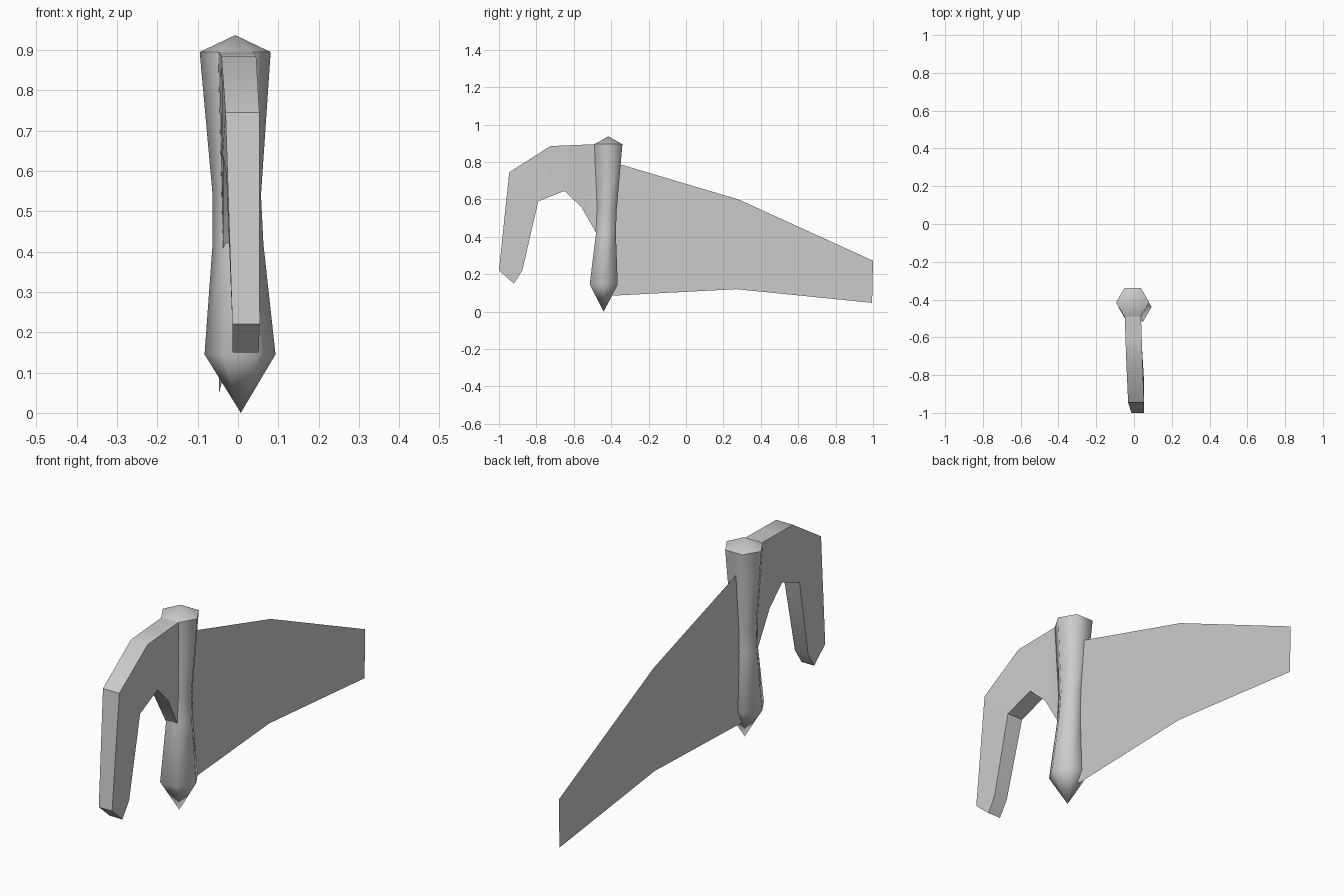
import bpy, bmesh, math

if "Cube" in bpy.data.objects:
    bpy.data.objects.remove(bpy.data.objects["Cube"], do_unlink=True)

# Single plain material
grey = bpy.data.materials.new("plain grey")
grey.use_nodes = True
colour = (0.6, 0.6, 0.6, 1)
grey.diffuse_color = colour
grey.node_tree.nodes["Principled BSDF"].inputs["Base Color"].default_value = colour


def finish(name, bm, smooth=None, closed=True):
    if closed:
        bmesh.ops.recalc_face_normals(bm, faces=bm.faces)
    mesh = bpy.data.meshes.new(name)
    bm.to_mesh(mesh)
    bm.free()
    mesh.materials.append(grey)
    obj = bpy.data.objects.new(name, mesh)
    bpy.context.collection.objects.link(obj)
    if smooth:
        bpy.ops.object.select_all(action='DESELECT')
        obj.select_set(True)
        bpy.context.view_layer.objects.active = obj
        bpy.ops.object.shade_smooth_by_angle(angle=math.radians(smooth))
    return obj


def bridge(bm, a, b):
    n = len(a)
    for i in range(n):
        bm.faces.new((a[i], a[(i + 1) % n], b[(i + 1) % n], b[i]))


# Six-sided column: centre x, centre y, z, half width, half depth
sections = [
    (0.005, -0.440, 0.145, 0.088, 0.075),
    (0.000, -0.428, 0.42, 0.063, 0.053),
    (-0.003, -0.424, 0.54, 0.060, 0.053),
    (-0.007, -0.415, 0.895, 0.088, 0.075),
]
bm = bmesh.new()
rings = []
for cx, cy, z, w, d in sections:
    ring = []
    for i in range(6):
        a = math.radians(60 * i)
        y = cy + d * math.sin(a) / math.sin(math.radians(60))
        ring.append(bm.verts.new((cx + w * math.cos(a), y, z)))
    rings.append(ring)
for a, b in zip(rings, rings[1:]):
    bridge(bm, a, b)
for ring, tip in ((rings[0], (0.007, -0.44, 0)), (rings[-1], (-0.007, -0.415, 0.937))):
    v = bm.verts.new(tip)
    for i in range(6):
        bm.faces.new((ring[i], ring[(i + 1) % 6], v))
finish("column", bm, 62)

# Hooked arm: outer (y, z), inner (y, z), centre x, outer and inner half width
stations = [
    ((-0.45, 0.897), (-0.45, 0.36), -0.006, 0.044, 0.030),
    ((-0.49, 0.895), (-0.48, 0.42), -0.006, 0.043, 0.031),
    ((-0.61, 0.890), (-0.56, 0.56), -0.002, 0.043, 0.035),
    ((-0.725, 0.885), (-0.65, 0.645), 0.002, 0.043, 0.040),
    ((-0.945, 0.745), (-0.79, 0.59), 0.011, 0.042, 0.040),
    ((-1.0, 0.22), (-0.875, 0.22), 0.020, 0.034, 0.034),
]
bm = bmesh.new()
loops = []
for outer, inner, cx, wo, wi in stations:
    loops.append([bm.verts.new(p) for p in (
        (cx - wo, *outer), (cx + wo, *outer), (cx + wi, *inner), (cx - wi, *inner))])
for a, b in zip(loops, loops[1:]):
    bridge(bm, a, b)
bm.faces.new(loops[0])
# Chisel end of the arm
ol, o_r, ir, il = loops[-1]
tl, tr = (bm.verts.new((x, -0.92, 0.15)) for x in (-0.013, 0.051))
for face in ((ol, o_r, tr, tl), (ir, il, tl, tr), (ol, tl, il), (o_r, ir, tr)):
    bm.faces.new(face)
finish("hooked_arm", bm, 30)

# Thin tail fin, slightly angled across the centre line
outline = [(-0.40, 0.085), (0.27, 0.12), (0.995, 0.047), (1.0, 0.272), (0.28, 0.60),
           (-0.36, 0.79), (-0.40, 0.80)]
bm = bmesh.new()
for_fin = [bm.verts.new((-0.010 - 0.027 * (y + 0.4), y, z)) for y, z in outline]
bm.faces.new(for_fin)
finish("tail_fin", bm, closed=False)
